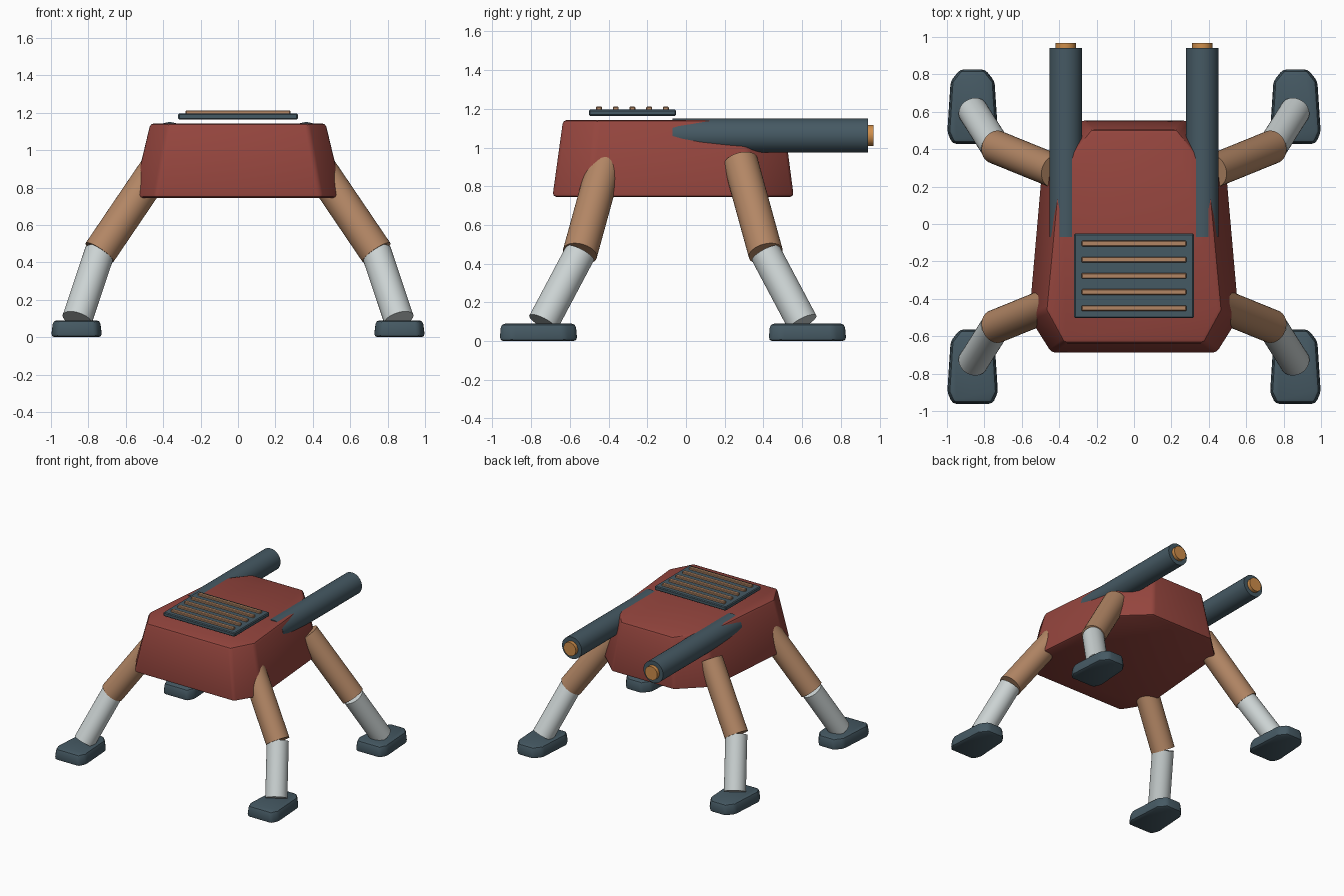
import bpy, bmesh, math
from mathutils import Vector

if "Cube" in bpy.data.objects:
    bpy.data.objects.remove(bpy.data.objects["Cube"])


def material(name, rgb):
    m = bpy.data.materials.new(name)
    m.diffuse_color = (*rgb, 1)
    m.use_nodes = True
    m.node_tree.nodes["Principled BSDF"].inputs["Base Color"].default_value = m.diffuse_color
    return m


RED = material("red_paint", (0.30, 0.06, 0.048))
DARK = material("dark_steel", (0.06, 0.10, 0.125))
COPPER = material("copper", (0.45, 0.24, 0.13))
PALE = material("pale_metal", (0.60, 0.65, 0.65))
BRASS = material("brass", (0.62, 0.27, 0.07))


def finish(name, bm, mat, bevel=0, segments=2):
    """Bevel every edge, store the mesh and shade it smooth by angle."""
    if bevel:
        bmesh.ops.bevel(bm, geom=bm.edges[:], offset=bevel, segments=segments,
                        profile=0.5, affect='EDGES', clamp_overlap=True)
    bmesh.ops.recalc_face_normals(bm, faces=bm.faces[:])
    mesh = bpy.data.meshes.new(name)
    bm.to_mesh(mesh)
    bm.free()
    mesh.materials.append(mat)
    ob = bpy.data.objects.new(name, mesh)
    bpy.context.collection.objects.link(ob)
    bpy.ops.object.select_all(action='DESELECT')
    bpy.context.view_layer.objects.active = ob
    ob.select_set(True)
    bpy.ops.object.shade_smooth_by_angle(angle=math.radians(35))
    return ob


def loft(name, low, high, z0, z1, mat, bevel):
    """Solid between two half outlines, each mirrored across x."""
    bm = bmesh.new()
    rings = []
    for half, z in ((low, z0), (high, z1)):
        pts = half + [(-x, y) for x, y in reversed(half)]
        rings.append([bm.verts.new((x, y, z)) for x, y in pts])
    a, b = rings
    n = len(a)
    bm.faces.new(a[::-1])
    bm.faces.new(b)
    for i in range(n):
        j = (i + 1) % n
        bm.faces.new((a[i], a[j], b[j], b[i]))
    return finish(name, bm, mat, bevel)


def box(name, size, centre, mat, bevel):
    bm = bmesh.new()
    bmesh.ops.create_cube(bm, size=1)
    bmesh.ops.scale(bm, vec=size, verts=bm.verts)
    bmesh.ops.translate(bm, vec=centre, verts=bm.verts)
    return finish(name, bm, mat, bevel, 1)


def rod(name, start, end, radius, mat):
    start, end = Vector(start), Vector(end)
    axis = end - start
    bm = bmesh.new()
    bmesh.ops.create_cone(bm, cap_ends=True, segments=32, radius1=radius,
                          radius2=radius, depth=axis.length)
    ob = finish(name, bm, mat)
    ob.rotation_euler = axis.to_track_quat('Z', 'Y').to_euler()
    ob.location = (start + end) / 2
    return ob


# Hull: tapered eight-sided shell
BASE = [(0.445, -0.69), (0.565, -0.50), (0.49, 0.36), (0.28, 0.557)]
TOP = [(0.375, -0.635), (0.47, -0.46), (0.40, 0.29), (0.23, 0.505)]
loft("hull", BASE, TOP, 0.745, 1.143, RED, 0.02)

# Vent plate with five slats, hovering just over the hull
box("vent_plate", (0.64, 0.45, 0.032), (0, -0.277, 1.18), DARK, 0.006)
for i in range(5):
    box(f"vent_slat_{i + 1}", (0.56, 0.03, 0.03),
        (0, -0.45 + 0.0865 * i, 1.197), COPPER, 0.004)

MID = -0.068  # legs are mirrored front to back about this y
for sx, side in ((-1, "left"), (1, "right")):
    # Barrel and its glowing core
    x = 0.365 * sx
    rod(f"{side}_barrel", (x, -0.07, 1.062), (x, 0.94, 1.062), 0.088, DARK)
    rod(f"{side}_barrel_core", (x, 0.80, 1.062), (x, 0.968, 1.062), 0.055, BRASS)

    # Legs and feet
    for sy, end in ((-1, "front"), (1, "back")):
        hip = (0.42 * sx, MID + 0.35 * sy, 0.925)
        knee = (0.74 * sx, MID + 0.48 * sy, 0.453)
        ankle = (0.86 * sx, MID + 0.67 * sy, 0.095)
        rod(f"{end}_{side}_upper_leg", hip, knee, 0.09, COPPER)
        rod(f"{end}_{side}_lower_leg", knee, ankle, 0.081, PALE)
        # Foot repeats the hull outline at a small scale
        low = [(px * 0.244, (py - MID) * 0.322) for px, py in BASE]
        high = [(px * 0.92, py * 0.96) for px, py in low]
        foot = loft(f"{end}_{side}_foot", low, high, 0, 0.09, DARK, 0.02)
        foot.location = (0.863 * sx, MID + 0.695 * sy, 0)
